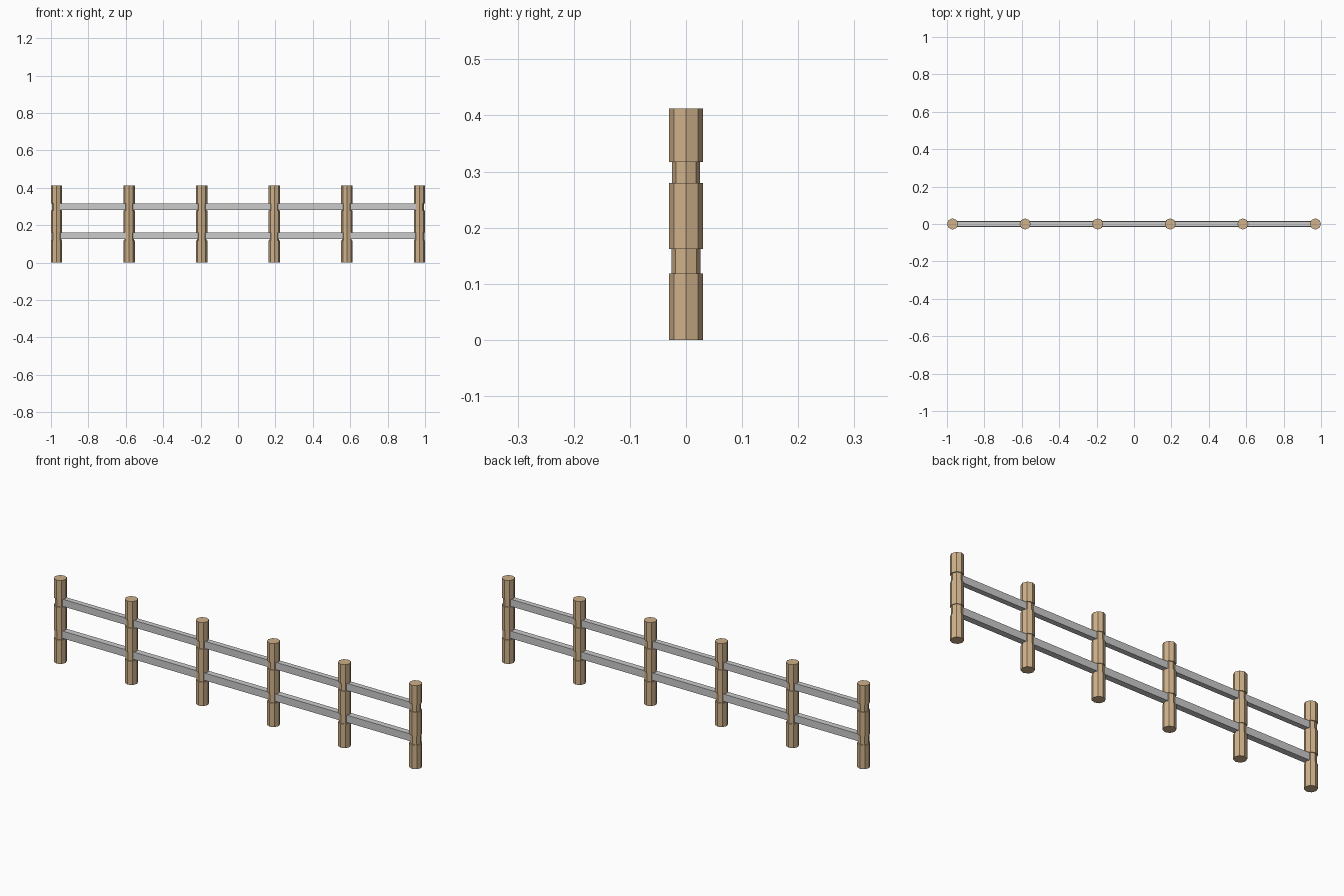
import bpy, bmesh, math

if "Cube" in bpy.data.objects:
    bpy.data.objects.remove(bpy.data.objects["Cube"])


def material(name, colour):
    m = bpy.data.materials.new(name)
    m.diffuse_color = (*colour, 1)
    m.use_nodes = True
    m.node_tree.nodes["Principled BSDF"].inputs["Base Color"].default_value = m.diffuse_color
    return m


wood = material("tan wood", (0.62, 0.44, 0.255))
metal = material("light grey", (0.60, 0.60, 0.60))


def loft(name, rings, mat):
    """Bridge a stack of equal-sized point rings and cap both ends."""
    bm = bmesh.new()
    loops = [[bm.verts.new(p) for p in ring] for ring in rings]
    n = len(loops[0])
    for a, b in zip(loops, loops[1:]):
        for i in range(n):
            j = (i + 1) % n
            bm.faces.new((a[i], a[j], b[j], b[i]))
    bm.faces.new(loops[0][::-1])
    bm.faces.new(loops[-1])
    bmesh.ops.recalc_face_normals(bm, faces=bm.faces[:])
    me = bpy.data.meshes.new(name)
    bm.to_mesh(me)
    bm.free()
    me.materials.append(mat)
    ob = bpy.data.objects.new(name, me)
    bpy.context.collection.objects.link(ob)
    return ob


# Octagonal posts with two grooves where the rails pass
R, SIDES = 0.03, 8
PROFILE = [(R, 0), (R, 0.118), (0.026, 0.118), (0.026, 0.162), (R, 0.162),
           (R, 0.28), (0.025, 0.28), (0.025, 0.317), (R, 0.317), (R, 0.412)]
for k in range(6):
    x = -0.97 + k * 0.388
    loft(f"fence_post_{k + 1}",
         [[(x + r * math.cos(math.tau * i / SIDES),
            r * math.sin(math.tau * i / SIDES), z) for i in range(SIDES)]
          for r, z in PROFILE], wood)

# Straight rails running through the posts
for name, z0, z1, w in (("lower_rail", 0.125, 0.161, 0.015),
                        ("upper_rail", 0.282, 0.317, 0.013)):
    loft(name, [[(x, -w, z0), (x, w, z0), (x, w, z1), (x, -w, z1)]
                for x in (-0.97, 0.97)], metal)
